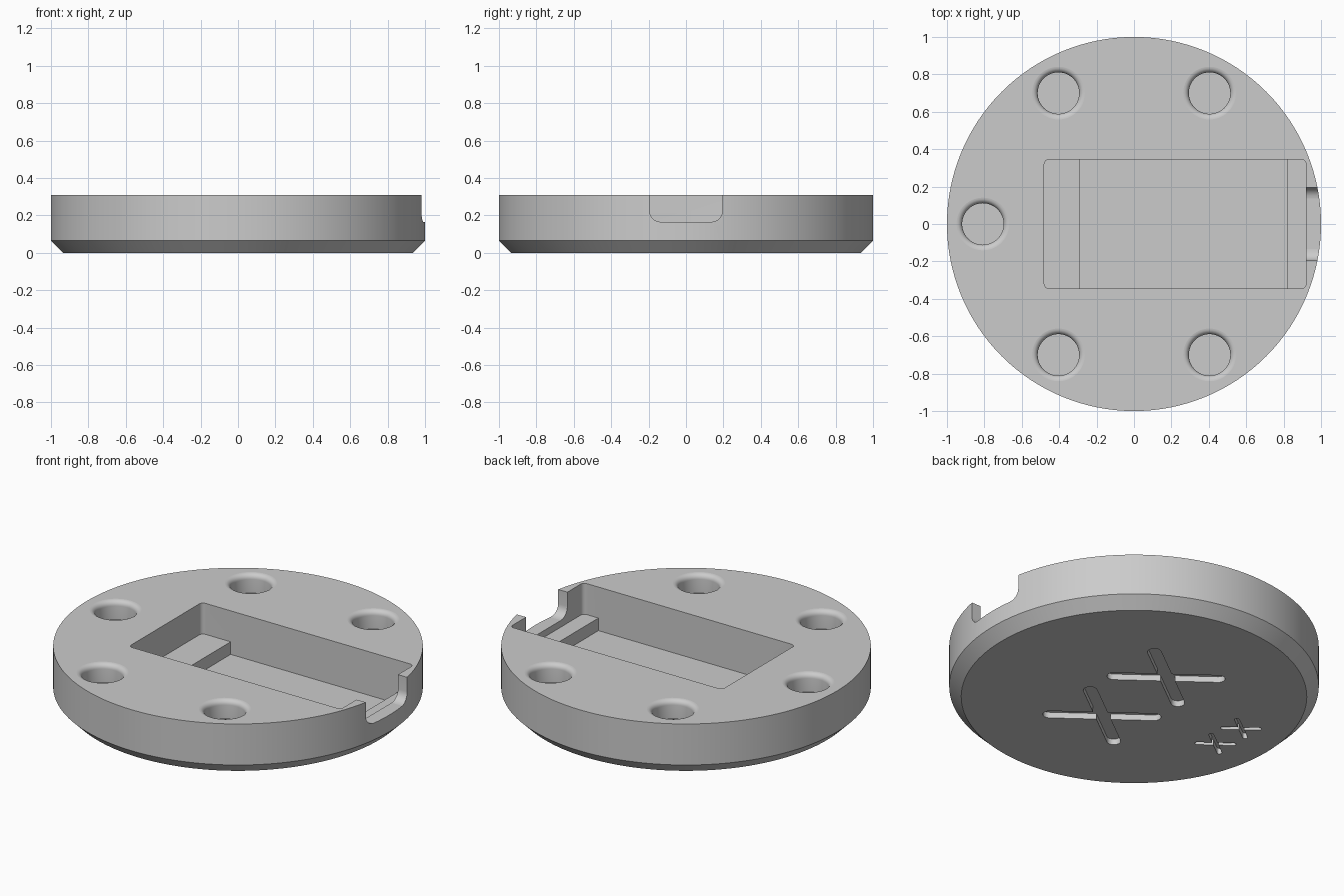
import bpy, bmesh, math
from mathutils import Matrix, Vector

cube = bpy.data.objects.get("Cube")
if cube:
    bpy.data.objects.remove(cube, do_unlink=True)

HEIGHT = 0.31
LEDGE = 0.125
FLOOR = 0.05

grey = bpy.data.materials.new("light_grey")
grey.use_nodes = True
colour = (0.6, 0.6, 0.6, 1)
grey.diffuse_color = colour
grey.node_tree.nodes["Principled BSDF"].inputs["Base Color"].default_value = colour


def make_object(name, bm):
    bmesh.ops.recalc_face_normals(bm, faces=bm.faces[:])
    mesh = bpy.data.meshes.new(name)
    bm.to_mesh(mesh)
    bm.free()
    mesh.materials.append(grey)
    obj = bpy.data.objects.new(name, mesh)
    bpy.context.collection.objects.link(obj)
    return obj


def lathe(name, profile, steps):
    """Revolve (radius, z) points that start and end on the z axis."""
    bm = bmesh.new()
    verts = [bm.verts.new((r, 0, z)) for r, z in profile]
    edges = [bm.edges.new(pair) for pair in zip(verts, verts[1:])]
    bmesh.ops.spin(bm, geom=verts + edges, cent=(0, 0, 0), axis=(0, 0, 1),
                   angle=math.tau, steps=steps, use_merge=True)
    bmesh.ops.remove_doubles(bm, verts=bm.verts[:], dist=1e-5)
    return make_object(name, bm)


def prism(name, outline, low, high, matrix=None):
    """Extrude a flat outline from low to high, then place it."""
    bm = bmesh.new()
    face = bm.faces.new([bm.verts.new((x, y, low)) for x, y in outline])
    up = bmesh.ops.extrude_face_region(bm, geom=[face])["geom"]
    moved = [v for v in up if isinstance(v, bmesh.types.BMVert)]
    bmesh.ops.translate(bm, verts=moved, vec=(0, 0, high - low))
    if matrix:
        bm.transform(matrix)
    return make_object(name, bm)


def rounded_rect(x0, x1, y0, y1, radius, steps=6):
    corners = [(x1 - radius, y1 - radius), (x0 + radius, y1 - radius),
               (x0 + radius, y0 + radius), (x1 - radius, y0 + radius)]
    points = []
    for i, (cx, cy) in enumerate(corners):
        for k in range(steps + 1):
            a = math.pi / 2 * (i + k / steps)
            points.append((cx + radius * math.cos(a), cy + radius * math.sin(a)))
    return points


def cut(target, cutter):
    mod = target.modifiers.new("cut", "BOOLEAN")
    mod.operation = "DIFFERENCE"
    mod.solver = "EXACT"
    mod.object = cutter
    bpy.context.view_layer.objects.active = target
    bpy.ops.object.modifier_apply(modifier=mod.name)
    bpy.data.objects.remove(cutter, do_unlink=True)


# Disc with a chamfered lower rim
base = lathe("round_base", [(0, 0), (0.935, 0), (1, 0.065), (1, HEIGHT), (0, HEIGHT)], 128)

# Rectangular pocket: shallow ledges at both ends, deeper middle
cut(base, prism("pocket", rounded_rect(-0.48, 0.92, -0.345, 0.345, 0.025), LEDGE, 0.4))
middle = [(-0.29, -0.345), (0.82, -0.345), (0.82, 0.345), (-0.29, 0.345)]
cut(base, prism("pocket_floor", middle, FLOOR, 0.2))

# Side notch with rounded lower corners, extruded along x
along_x = Matrix(((0, 0, 1, 0), (1, 0, 0, 0), (0, 1, 0, 0), (0, 0, 0, 1)))
cut(base, prism("side_notch", rounded_rect(-0.195, 0.195, 0.165, 0.6, 0.06), 0.9, 1.1, along_x))

# Five round sockets with a softly rounded lip
R, LIP, BOTTOM = 0.111, 0.03, 0.2
lip = [(R + LIP - LIP * math.cos(t), HEIGHT - LIP + LIP * math.sin(t))
       for t in (math.pi / 2 * k / 6 for k in range(7))]
socket = [(0, BOTTOM), (R, BOTTOM)] + lip + [(R + LIP, 0.4), (0, 0.4)]
for i in range(1, 6):
    a = math.tau * i / 6
    cutter = lathe("socket", socket, 48)
    cutter.data.transform(Matrix.Translation((0.808 * math.cos(a), 0.808 * math.sin(a), 0)))
    cut(base, cutter)


# Engraved crosses underneath: a large pair and a small pair
def engrave_cross(x, y, length, width, depth=0.035):
    for side in (-1, 1):
        bar = rounded_rect(-length / 2, length / 2, -width / 2, width / 2, width * 0.49)
        place = Matrix.Translation((x, y, 0)) @ Matrix.Rotation(side * math.radians(37), 4, "Z")
        cut(base, prism("cross_bar", bar, -0.1, depth, place))


for side in (-1, 1):
    engrave_cross(0, side * 0.27, 0.64, 0.075)
    engrave_cross(-0.665, side * 0.108, 0.224, 0.027)

# Smooth curved walls, keep level faces flat
bpy.ops.object.select_all(action="DESELECT")
base.select_set(True)
bpy.context.view_layer.objects.active = base
bpy.ops.object.shade_smooth_by_angle(angle=math.radians(30))
for face in base.data.polygons:
    if abs(face.normal.z) > 0.999:
        face.use_smooth = False
